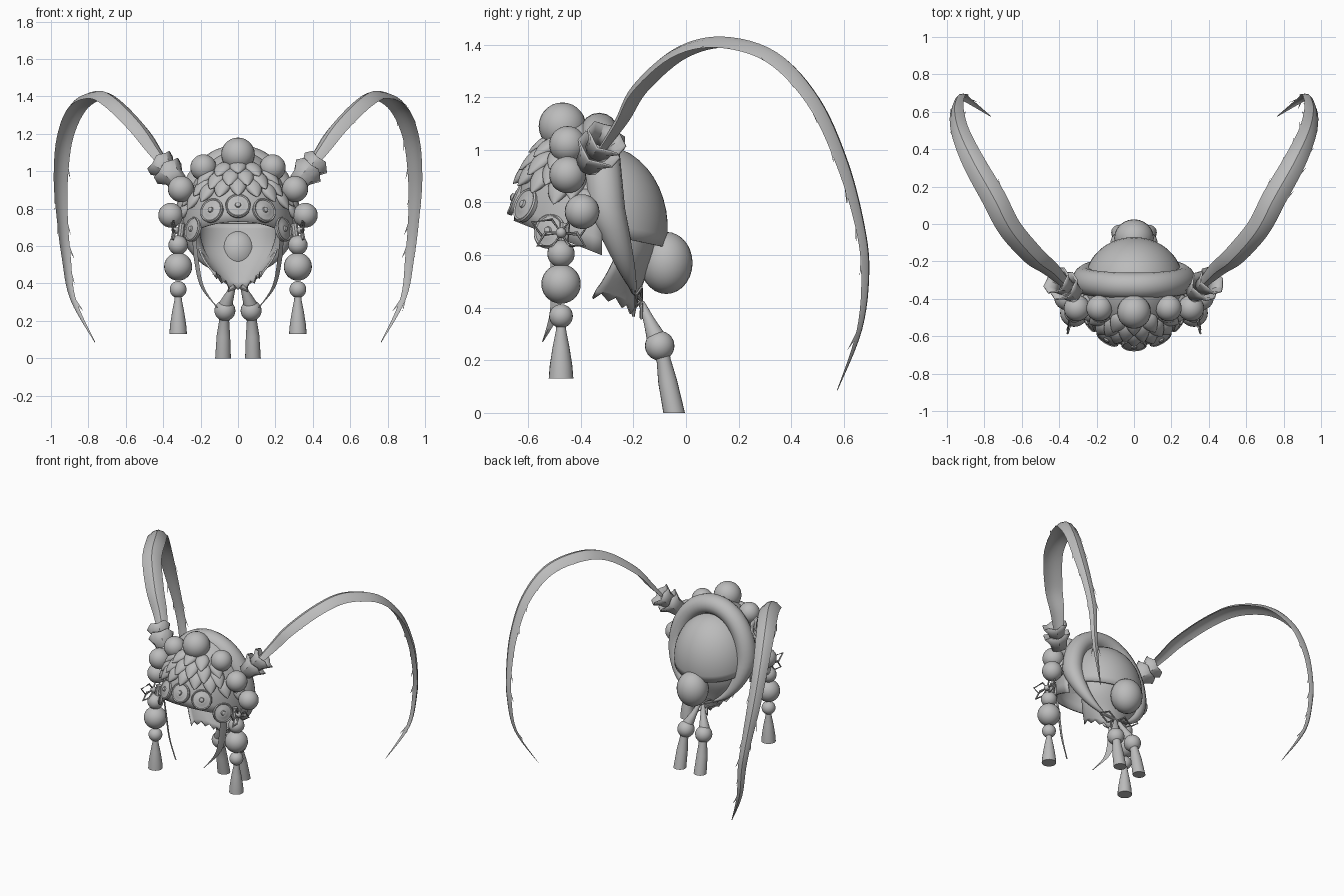
import bpy, bmesh, math, random
from mathutils import Vector as V, Matrix

if "Cube" in bpy.data.objects:
    bpy.data.objects.remove(bpy.data.objects["Cube"])

random.seed(4)
MAT = bpy.data.materials.new("plain_grey")
MAT.diffuse_color = (0.5, 0.5, 0.5, 1)
MAT.use_nodes = True
MAT.node_tree.nodes["Principled BSDF"].inputs["Base Color"].default_value = MAT.diffuse_color
rad, sin, cos, pi = math.radians, math.sin, math.cos, math.pi


def finish(name, bm, angle=35, solid=0):
    bmesh.ops.recalc_face_normals(bm, faces=bm.faces[:])
    me = bpy.data.meshes.new(name)
    bm.to_mesh(me)
    bm.free()
    me.materials.append(MAT)
    ob = bpy.data.objects.new(name, me)
    bpy.context.collection.objects.link(ob)
    if solid:
        m = ob.modifiers.new("thickness", 'SOLIDIFY')
        m.thickness, m.offset = solid, 0
    bpy.ops.object.select_all(action='DESELECT')
    ob.select_set(True)
    bpy.context.view_layer.objects.active = ob
    bpy.ops.object.shade_smooth_by_angle(angle=rad(angle))
    return ob


def skin(bm, rows, closed=True, caps=True):
    """Bridge successive rows of points with quads."""
    vr = [[bm.verts.new(p) for p in r] for r in rows]
    n = len(vr[0])
    for a, b in zip(vr, vr[1:]):
        for i in range(n if closed else n - 1):
            j = (i + 1) % n
            bm.faces.new((a[i], a[j], b[j], b[i]))
    if closed and caps:
        bm.faces.new(vr[0])
        bm.faces.new(vr[-1])


def spline(pts, n):
    """Catmull-Rom through points of any dimension."""
    pts = [V(p) for p in pts]
    out = []
    for k in range(n + 1):
        f = k / n * (len(pts) - 1)
        i = min(int(f), len(pts) - 2)
        t = f - i
        a, b, c, d = (pts[max(0, min(len(pts) - 1, i + o))] for o in (-1, 0, 1, 2))
        out.append(0.5 * (2 * b + (c - a) * t + (2 * a - 5 * b + 4 * c - d) * t * t
                          + (3 * b - a - 3 * c + d) * t ** 3))
    return out


def tube(bm, pts, radii, sides=16, closed=False):
    rows, n = [], len(pts)
    for i, p in enumerate(pts):
        q, o = (pts[(i + 1) % n], pts[i - 1]) if closed else (pts[min(i + 1, n - 1)], pts[max(i - 1, 0)])
        d = (V(q) - V(o)).normalized()
        u = d.cross(V((0.31, 0.9, 0.2))).normalized()
        w = d.cross(u)
        rows.append([V(p) + radii[i] * (u * cos(a) + w * sin(a))
                     for a in (2 * pi * k / sides for k in range(sides))])
    if closed:
        rows.append(rows[0])
    skin(bm, rows, caps=not closed)
    bmesh.ops.remove_doubles(bm, verts=bm.verts[:], dist=1e-5)


def ball(name, c, r):
    bm = bmesh.new()
    bmesh.ops.create_uvsphere(bm, u_segments=24, v_segments=14, radius=1)
    s = r if isinstance(r, tuple) else (r, r, r)
    bmesh.ops.transform(bm, matrix=Matrix.Translation(c) @ Matrix.Diagonal((*s, 1)), verts=bm.verts[:])
    finish(name, bm)


def shell(name, c, r, az, low, n=28, m=12):
    """Part of an ellipsoid: azimuth range az, from height low(t) to the pole."""
    bm = bmesh.new()
    rows = []
    for i in range(n + 1):
        t = rad(az[0] + (az[1] - az[0]) * i / n)
        p0 = math.asin((low(t) - c[2]) / r[2])
        ph = [p0 + (pi / 2 - p0) * k / m for k in range(m + 1)]
        rows.append([(c[0] + r[0] * sin(t) * cos(p), c[1] - r[1] * cos(t) * cos(p),
                      c[2] + r[2] * sin(p)) for p in ph])
    skin(bm, rows, closed=False)
    bmesh.ops.remove_doubles(bm, verts=bm.verts[:], dist=1e-5)
    finish(name, bm, solid=0.012)


# Cap: rear dome, front tiara shell, neck flap with ragged hem
shell("rear_dome", (0, -.32, .7), (.26, .245, .31), (90, 270), lambda t: .68 + .05 * cos(t))
TC, TR = V((0, -.32, .7)), V((.29, .33, .41))
shell("tiara_shell", TC, TR, (-90, 90), lambda t: .60 + .13 * cos(t))
bm = bmesh.new()
rows = []
flap = spline([(.72, .215, -.27, -.1), (.6, .21, -.27, -.125), (.5, .185, -.30, -.165), (.38, .12, -.355, -.2)], 10)
for i, (z, w, yf, yb) in enumerate(flap):
    rows.append([(w * sin(t), yf + (yb - yf) * cos(t),
                  z + .07 * abs(sin(t)) ** 2 * (i / 10) ** 2
                  + ((.012 if k % 2 else -.014) if i == 10 else 0))
                 for k, t in enumerate(rad(-90 + 180 * k / 16) for k in range(17))])
skin(bm, rows, closed=False)
finish("neck_flap", bm, solid=0.01)

# Padded horseshoe rim between tiara and dome
bm = bmesh.new()
rows = []
for i in range(49):
    a = rad(-160 + 320 * i / 48)
    k = min(1, (1 - abs(a) / rad(168)) * 2.2)
    z = .76 + .315 * cos(a)
    c = V((.265 * sin(a), -.30 - .03 * cos(a) + .08 * max(0, -cos(a)), z))
    out = V((sin(a), 0, cos(a)))
    rows.append([c + out * .066 * k * cos(b) + V((0, .07 * k * sin(b), 0))
                 for b in (2 * pi * j / 16 for j in range(16))])
skin(bm, rows)
finish("padded_rim", bm)

# Hair bun
ball("bun", (0, -.075, .57), (.106, .1, .118))

# Pompoms along the crown
ball("pompom_top", (0, -.47, 1.09), .09)
for s in (-1, 1):
    for p, r in (((.185, -.45, 1.02), .07), ((.305, -.45, .905), .07), ((.36, -.395, .765), .066)):
        ball("pompom", (p[0] * s, p[1], p[2]), r)


def surface(az, z, lift=1.0):
    p = math.asin((z - TC.z) / TR.z)
    d = V((sin(az) * cos(p), -cos(az) * cos(p), sin(p)))
    pos = TC + V((d.x * TR.x, d.y * TR.y, d.z * TR.z)) * lift
    return pos, V((d.x / TR.x, d.y / TR.y, d.z / TR.z)).normalized()


def frame(pos, nrm):
    side = V((0, 0, 1)).cross(nrm).normalized()
    return Matrix.Translation(pos) @ Matrix((side, nrm.cross(side), nrm)).transposed().to_4x4()


# Overlapping petals on the tiara, tips lifted outward
for zc, n, span, size in ((1.015, 5, 50, .07), (.965, 8, 70, .075), (.915, 9, 78, .07)):
    for i in range(n):
        az = rad(-span + 2 * span * i / (n - 1))
        pos, nrm = surface(az, zc - .11 * (az / 1.3) ** 2, 1.02)
        mat = frame(pos, nrm) @ Matrix.Rotation(rad(-20), 4, 'X')
        bm = bmesh.new()
        rows = []
        for k in range(9):
            t = k / 8
            r = .002 + .045 * sin(pi * t ** .8) ** .85
            rows.append([mat @ V((r * cos(b), size * (1 - 2 * t), r * .6 * sin(b)))
                         for b in (2 * pi * j / 12 for j in range(12))])
        skin(bm, rows)
        finish("petal", bm, 50)

# Medallions: disc, raised rim, centre bead
for x, z in ((0, .815), (-.14, .79), (.14, .79), (-.235, .69), (.235, .69)):
    az = math.asin(x / TR.x)
    pos, nrm = surface(az, max(z, .71), 1.03)
    pos.z = z
    mat = frame(pos, (nrm + V((0, 0, .2))).normalized())
    bm = bmesh.new()
    prof = [(.001, -.012), (.066, -.012), (.068, .004), (.063, .01), (.057, .006),
            (.032, .01), (.028, .012), (.016, .012), (.013, .02), (.001, .024)]
    skin(bm, [[mat @ V((r * cos(b), r * sin(b), h)) for b in (2 * pi * j / 24 for j in range(24))] for r, h in prof])
    finish("medallion", bm, 30)


def loop(name, c, u, v, r=.006):
    """Pointed loop of cord from c, reaching along u, half-width v."""
    c, u, v = V(c), V(u), V(v)
    pts = [c, c + u * .5 + v, c + u, c + u * .5 - v]
    bm = bmesh.new()
    tube(bm, pts, [r] * 4, 6, closed=True)
    finish(name, bm)


FEATHER = [(.36, -.33, .99), (.44, -.25, 1.11), (.53, -.18, 1.235), (.66, -.03, 1.365), (.75, .14, 1.405),
           (.86, .335, 1.35), (.93, .49, 1.185), (.952, .595, .96), (.942, .66, .735),
           (.922, .685, .545), (.885, .662, .317), (.765, .575, .085)]
WIDTH = [.05, .09, .115, .125, .13, .12, .1, .085, .065, .055, .035, .004]

for s in (-1, 1):
    S = lambda x, y, z: V((x * s, y, z))
    # Long plume: arched ribbon with barbs lying along both edges
    data = spline([(*p, w) for p, w in zip(FEATHER, WIDTH)], 66)
    path = [S(*d[:3]) for d in data]
    bm = bmesh.new()
    rows = []
    for i, (p, d) in enumerate(zip(path, data)):
        tan = (path[min(i + 1, 66)] - path[max(i - 1, 0)]).normalized()
        wd = S(.88, -.47, 0)
        wd = (wd - tan * wd.dot(tan)).normalized()
        up = wd.cross(tan).normalized() * s
        h = d[3] / 2
        us = [-1, -.5, 0, .5, 1, .5, 0, -.5]
        rows.append([p + wd * h * u + up * (h * .5 * (.5 - u * u) + (1 if j < 4 else -1) * .14 * h * (1 - u * u))
                     for j, u in enumerate(us)])
        if 8 < i < 63 and i % 4 == 0:
            for e in (-1, 1):
                if random.random() < .75:
                    a = p + wd * h * e * .9 - up * h * .15
                    tip = a + tan * .085 + wd * e * (.004 + .014 * random.random()) - up * .012
                    bm.faces.new([bm.verts.new(q) for q in (a, a + tan * .04, tip)])
    skin(bm, rows)
    finish("plume", bm)

    # Ruffled double cup holding the plume
    base, axis = S(.315, -.375, .94), S(.62, .45, .64).normalized()
    e1 = axis.cross(V((0, 0, 1))).normalized()
    e2 = axis.cross(e1)
    for off, length, r0, r1 in ((0, .10, .045, .085), (.08, .085, .045, .078)):
        bm = bmesh.new()
        rows = []
        for t in (0, .5, 1):
            rows.append([base + axis * (off + length * t + (.008 * (-1) ** j if t == 1 else 0))
                         + (r0 + (r1 - r0) * t * t) * (e1 * cos(b) + e2 * sin(b))
                         for j, b in enumerate(2 * pi * j / 10 for j in range(10))])
        skin(bm, rows, caps=False)
        finish("plume_cup", bm, 25, solid=.008)

    # Side pendant: beads and tassel
    for z, r in ((.605, .052), (.49, .075), (.368, .045)):
        ball("pendant_bead", S(.32, -.475, z), r)
    bm = bmesh.new()
    tube(bm, [S(.32, -.475, z) for z in (.34, .31, .25, .18, .13)], [.018, .02, .032, .043, .047], 20)
    finish("pendant_tassel", bm)
    bm = bmesh.new()
    tube(bm, [S(.30, -.46, .72), S(.32, -.475, .56)], [.02, .02], 10)
    finish("pendant_stem", bm)

    # Side bow of cord loops
    for u, v in (((.02, -.11, .04), (0, .02, .03)), ((.02, .11, .04), (0, -.02, .03)),
                 ((.02, -.09, -.05), (0, -.015, .025)), ((.02, .09, -.05), (0, .015, .025))):
        loop("side_bow", S(.335, -.475, .685), S(*u), S(*v))
    ball("side_bow_knot", S(.335, -.475, .685), .02)

    # Curved blade ribbon beside the face
    bm = bmesh.new()
    rows = []
    for p in spline([(.235, -.5, .66, .02), (.222, -.49, .52, .024), (.19, -.5, .38, .018), (.11, -.545, .27, .002)], 14):
        c, w = S(*p[:3]), p[3]
        rows.append([c + S(-.5 * w, -w, 0), c + S(.004, -.002, 0), c + S(.5 * w, w, 0), c + S(-.004, .002, 0)])
    skin(bm, rows)
    finish("blade_ribbon", bm)

    # Rear tassel and its cord bow
    bm = bmesh.new()
    tube(bm, [S(.015, -.17, .42), S(.04, -.14, .35), S(.065, -.115, .29), S(.07, -.10, .25), S(.074, -.085, .2),
              S(.078, -.07, .12), S(.08, -.045, .0)], [.012, .022, .036, .035, .027, .036, .042], 20)
    for v in bm.verts:
        v.co.z = 0 if v.co.z < .03 else v.co.z
    finish("rear_tassel", bm)
    ball("rear_knob", S(.07, -.10, .255), .056)
    loop("rear_bow", S(.0, -.17, .43), S(.13, -.02, .02), S(0, .01, .035))
    loop("rear_bow", S(.0, -.17, .43), S(.05, .0, -.07), S(.025, .0, .015))
    bm = bmesh.new()
    tube(bm, [S(0, -.17, .43), S(.1, -.2, .46), S(.16, -.22, .5)], [.008] * 3, 8)
    finish("rear_cord", bm)
